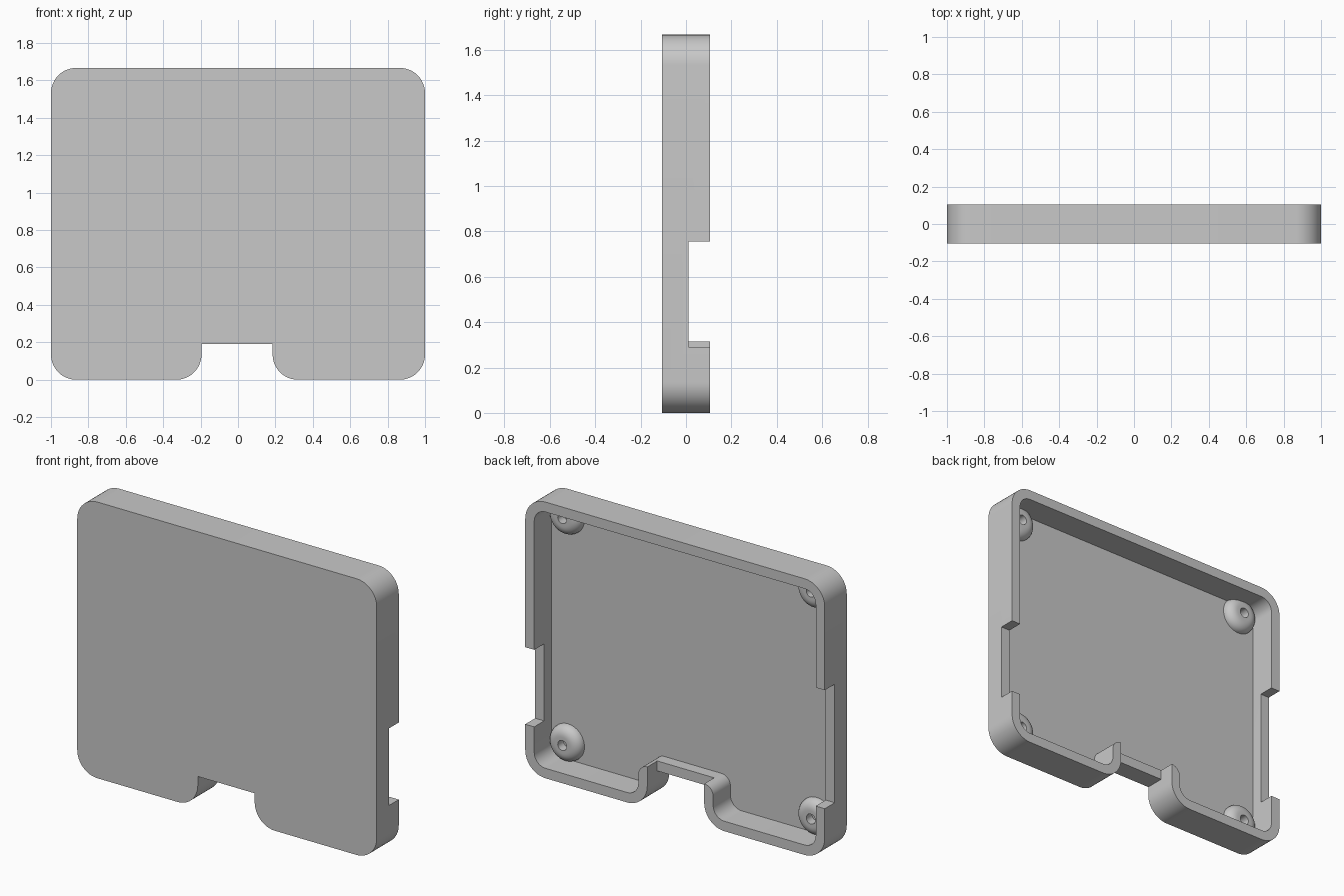
import bpy, bmesh, math
from mathutils import Vector, Matrix

if "Cube" in bpy.data.objects:
    bpy.data.objects.remove(bpy.data.objects["Cube"], do_unlink=True)

FRONT, BACK, FLOOR, LIP = -0.105, 0.105, -0.06, 0.01
HEIGHT, WALL = 1.667, 0.06
CUT_L, CUT_R, CUT_TOP = -0.195, 0.185, 0.19

grey = bpy.data.materials.new("plain grey")
grey.use_nodes = True
grey.diffuse_color = (0.58, 0.58, 0.58, 1)
grey.node_tree.nodes["Principled BSDF"].inputs["Base Color"].default_value = grey.diffuse_color


def rounded(corners, steps=12):
    """Outline from (x, z, radius) right-angled corners."""
    pts = []
    for i, (x, z, r) in enumerate(corners):
        p = Vector((x, z))
        if r == 0:
            pts.append(p)
            continue
        a = (Vector(corners[i - 1][:2]) - p).normalized() * r
        b = (Vector(corners[(i + 1) % len(corners)][:2]) - p).normalized() * r
        for k in range(steps + 1):
            t = k / steps * math.pi / 2
            pts.append(p + a * (1 - math.sin(t)) + b * (1 - math.cos(t)))
    return pts


def make_object(name, bm):
    bmesh.ops.recalc_face_normals(bm, faces=bm.faces)
    mesh = bpy.data.meshes.new(name)
    bm.to_mesh(mesh)
    bm.free()
    mesh.materials.append(grey)
    ob = bpy.data.objects.new(name, mesh)
    bpy.context.collection.objects.link(ob)
    return ob


def prism(name, outline, y0, y1):
    bm = bmesh.new()
    face = bm.faces.new([bm.verts.new((x, y0, z)) for x, z in outline])
    ext = bmesh.ops.extrude_face_region(bm, geom=[face])["geom"]
    moved = [v for v in ext if isinstance(v, bmesh.types.BMVert)]
    bmesh.ops.translate(bm, verts=moved, vec=(0, y1 - y0, 0))
    return make_object(name, bm)


def box(name, x0, x1, y0, y1, z0, z1):
    return prism(name, [(x0, z0), (x1, z0), (x1, z1), (x0, z1)], y0, y1)


def tray_outline(inset, r_outer, r_step):
    """Rounded panel with a slot at the bottom, shrunk by inset."""
    d = inset
    right, left, top = CUT_R + d, CUT_L - d, CUT_TOP + d
    return rounded([
        (-1 + d, d, r_outer), (left, d, r_outer), (left, top, r_step),
        (right, top, r_step), (right, d, r_outer), (1 - d, d, r_outer),
        (1 - d, HEIGHT - d, r_outer), (-1 + d, HEIGHT - d, r_outer)])


def shade(ob):
    bpy.ops.object.select_all(action="DESELECT")
    ob.select_set(True)
    bpy.context.view_layer.objects.active = ob
    bpy.ops.object.shade_smooth_by_angle(angle=math.radians(30))


# Tray: solid panel, hollowed from the back, with openings in the rim
tray = prism("tray", tray_outline(0, 0.135, 0), FRONT, BACK)
cutters = [
    prism("hollow", tray_outline(WALL, 0.075, 0.06), FLOOR, 0.3),
    box("right_opening", 0.9, 1.1, LIP, 0.3, 0.29, 0.755),
    box("left_opening", -1.1, -0.9, LIP, 0.3, 0.315, 1.03),
    box("slot_opening", CUT_L, CUT_R, LIP, 0.3, 0.1, 0.3),
]
bpy.context.view_layer.objects.active = tray
for cutter in cutters:
    mod = tray.modifiers.new(cutter.name, "BOOLEAN")
    mod.operation = "DIFFERENCE"
    mod.solver = "EXACT"
    mod.object = cutter
    bpy.ops.object.modifier_apply(modifier=mod.name)
    bpy.data.objects.remove(cutter, do_unlink=True)
shade(tray)


# Domed mounting bosses with a blind hole, one per corner
def boss(name, x, z):
    r_base, r_top, r_hole, h = 0.11, 0.05, 0.03, 0.055
    profile = [(0, 0.001), (r_hole, 0.001), (r_hole, h)]
    for k in range(9):
        t = k / 8 * math.pi / 2
        profile.append((r_top + (r_base - r_top) * math.sin(t), h * math.cos(t)))
    bm = bmesh.new()
    verts = [bm.verts.new((r, 0, y)) for r, y in profile]
    edges = [bm.edges.new(pair) for pair in zip(verts, verts[1:])]
    bmesh.ops.spin(bm, geom=verts + edges, cent=(0, 0, 0), axis=(0, 0, 1),
                   angle=math.tau, steps=40, use_duplicate=False)
    bmesh.ops.remove_doubles(bm, verts=bm.verts, dist=0.0001)
    bm.transform(Matrix.Translation((x, FLOOR, z)) @ Matrix.Rotation(-math.pi / 2, 4, "X"))
    ob = make_object(name, bm)
    # Open surface: point the normals out of the tray
    if sum((f.normal.y * f.area for f in ob.data.polygons)) < 0:
        ob.data.flip_normals()
    shade(ob)


for side, x in (("left", 0.83), ("right", -0.83)):
    for level, z in (("lower", 0.165), ("upper", 1.535)):
        boss(f"{level}_{side}_boss", x, z)
